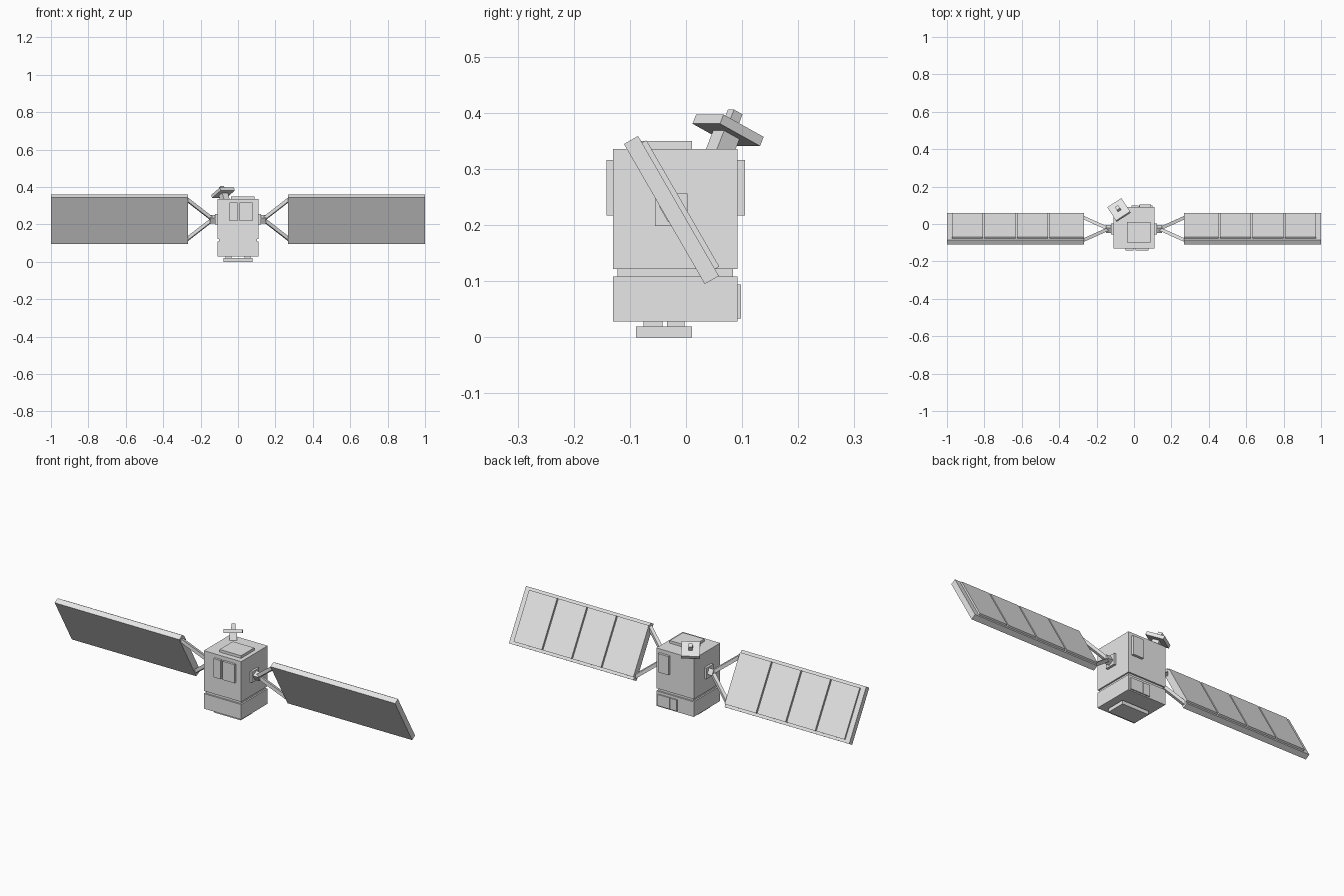
import bpy, math
from mathutils import Matrix, Vector

if "Cube" in bpy.data.objects:
    bpy.data.objects.remove(bpy.data.objects["Cube"])

grey = bpy.data.materials.new("light_grey")
grey.diffuse_color = (0.8, 0.8, 0.8, 1)
grey.use_nodes = True
grey.node_tree.nodes["Principled BSDF"].inputs["Base Color"].default_value = grey.diffuse_color


def box(name, lo, hi, frame=Matrix()):
    """Box between two corners, placed in a local frame."""
    (x0, y0, z0), (x1, y1, z1) = lo, hi
    pts = [(x, y, z) for x in (x0, x1) for y in (y0, y1) for z in (z0, z1)]
    faces = [(0, 1, 3, 2), (4, 6, 7, 5), (0, 4, 5, 1),
             (2, 3, 7, 6), (0, 2, 6, 4), (1, 5, 7, 3)]
    mesh = bpy.data.meshes.new(name)
    mesh.from_pydata([frame @ Vector(p) for p in pts], [], faces)
    mesh.update()
    mesh.materials.append(grey)
    ob = bpy.data.objects.new(name, mesh)
    bpy.context.collection.objects.link(ob)
    return ob


def mirrored(ob):
    ob.modifiers.new("mirror", 'MIRROR')
    return ob


def beam(name, a, b, w):
    """Square beam from a to b."""
    a, b = Vector(a), Vector(b)
    d = b - a
    frame = Matrix.Translation(a) @ d.to_track_quat('Z', 'Y').to_matrix().to_4x4()
    return box(name, (-w, -w, 0), (w, w, d.length), frame)


# Body: upper block, recessed seam, lower block
box("upper_body", (-0.11, -0.13, 0.122), (0.11, 0.092, 0.336))
box("body_seam", (-0.102, -0.122, 0.1), (0.102, 0.084, 0.13))
box("lower_body", (-0.11, -0.13, 0.028), (0.11, 0.092, 0.108))

# Equipment plates on the body
box("top_plate", (-0.038, -0.1, 0.33), (0.088, 0.011, 0.35))
box("front_plate_narrow", (-0.045, -0.142, 0.217), (-0.004, -0.125, 0.316))
box("front_plate_wide", (0.009, -0.142, 0.217), (0.078, -0.125, 0.316))
box("back_plate", (0.03, 0.085, 0.217), (0.092, 0.105, 0.316))
box("lower_back_plate_wide", (0.028, 0.085, 0.034), (0.1, 0.098, 0.094))
box("lower_back_plate_narrow", (-0.014, 0.085, 0.034), (0.025, 0.098, 0.094))

# Base plate on four short feet
box("base_plate", (-0.078, -0.089, 0), (0.078, 0.011, 0.019))
for y0, y1 in ((-0.076, -0.042), (-0.034, -0.003)):
    mirrored(box("base_foot", (0.035, y0, 0.015), (0.066, y1, 0.032)))

# Wing frame: x outward, y along the panel normal, z up the panel
wing = Matrix.Translation((0, -0.026, 0.227)) @ Matrix.Rotation(math.radians(30), 4, 'X')

# Wing mounts and V struts
mirrored(box("wing_mount", (0.1, -0.055, 0.198), (0.122, 0.003, 0.256)))
mirrored(box("wing_hub", (0.115, -0.016, -0.016), (0.15, 0.016, 0.016), wing))
for s in (-1, 1):
    mirrored(beam("wing_strut", wing @ Vector((0.14, 0, s * 0.004)),
                  wing @ Vector((0.275, 0, s * 0.125)), 0.009))

# Solar wings with four raised cell plates each
mirrored(box("solar_wing", (0.268, -0.0145, -0.144), (1.0, 0.0145, 0.144), wing))
for x0, x1 in ((0.268, 0.452), (0.459, 0.626), (0.633, 0.8), (0.807, 0.972)):
    mirrored(box("solar_cell_plate", (x0, 0.01, -0.13), (x1, 0.0235, 0.13), wing))

# Tilted square antenna on a stem
dish = (Matrix.Translation((-0.08, 0.075, 0.369)) @ Matrix.Rotation(math.radians(33), 4, 'Z')
        @ Matrix.Rotation(math.radians(-25), 4, 'X'))
box("antenna_plate", (-0.045, -0.047, -0.009), (0.045, 0.047, 0.009), dish)
box("antenna_feed", (-0.01, -0.01, 0), (0.01, 0.01, 0.036), dish)
box("antenna_stem", (-0.018, -0.018, -0.05), (0.018, 0.018, 0), dish)
